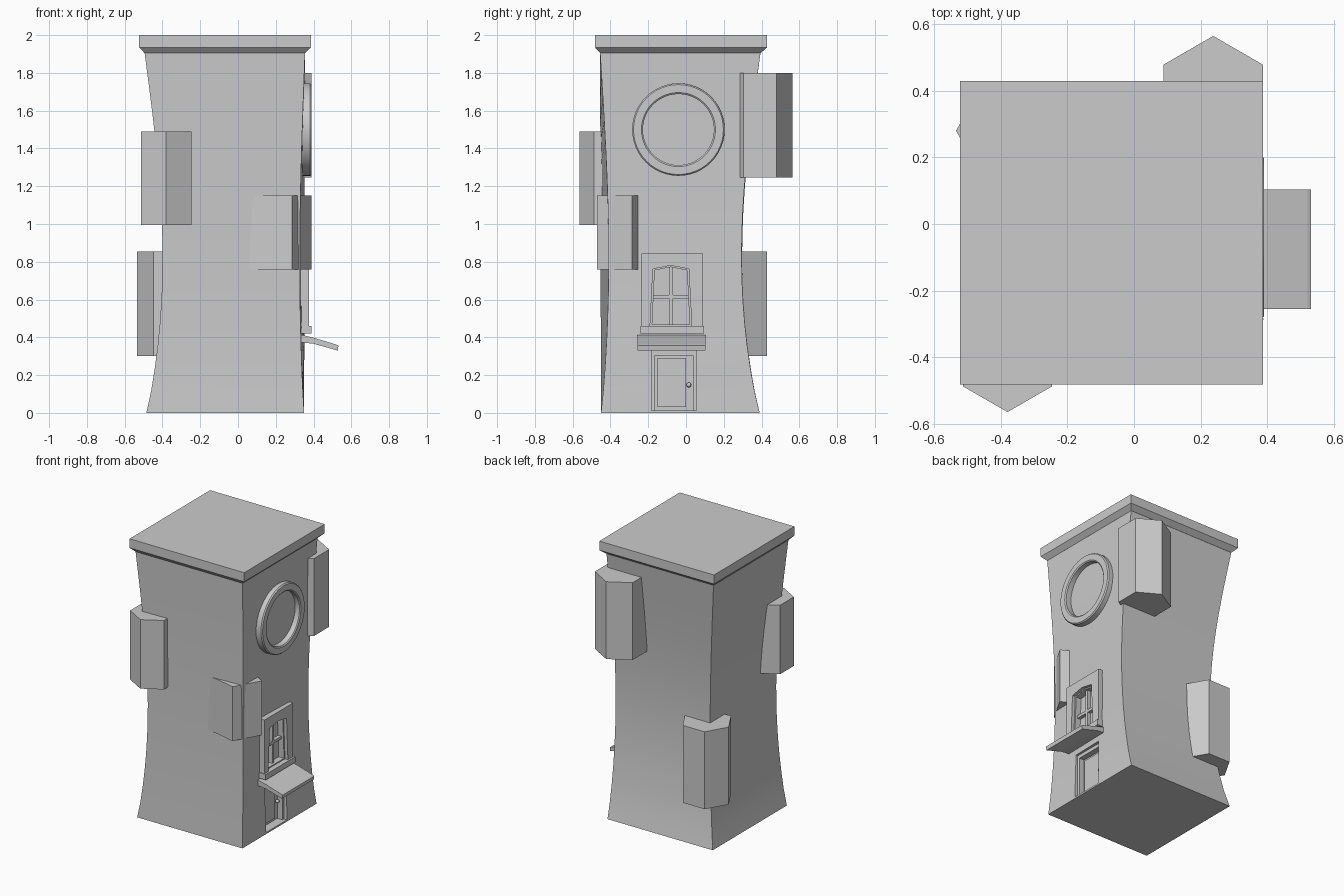
import bpy, bmesh, math
from mathutils import Vector

cube = bpy.data.objects.get("Cube")
if cube:
    bpy.data.objects.remove(cube, do_unlink=True)

stone = bpy.data.materials.new("plain_grey")
stone.use_nodes = True
GREY = (0.6, 0.6, 0.6, 1)
stone.diffuse_color = GREY
stone.node_tree.nodes["Principled BSDF"].inputs["Base Color"].default_value = GREY


def loft(name, rings, closed=False):
    """Skin equal-length rings of points; cap the ends or close the loop."""
    bm = bmesh.new()
    loops = [[bm.verts.new(p) for p in ring] for ring in rings]
    n = len(loops[0])
    pairs = list(zip(loops, loops[1:]))
    if closed:
        pairs.append((loops[-1], loops[0]))
    else:
        bm.faces.new(loops[0])
        bm.faces.new(loops[-1])
    for a, b in pairs:
        for i in range(n):
            j = (i + 1) % n
            bm.faces.new((a[i], a[j], b[j], b[i]))
    bmesh.ops.recalc_face_normals(bm, faces=bm.faces)
    mesh = bpy.data.meshes.new(name)
    bm.to_mesh(mesh)
    bm.free()
    mesh.materials.append(stone)
    obj = bpy.data.objects.new(name, mesh)
    bpy.context.collection.objects.link(obj)
    return obj


def rect(x0, x1, y0, y1, z):
    return [(x0, y0, z), (x1, y0, z), (x1, y1, z), (x0, y1, z)]


def box(name, x, y, z):
    return loft(name, [rect(*x, *y, h) for h in z])


def prism_z(name, outline, z0, z1):
    return loft(name, [[(x, y, h) for x, y in outline] for h in (z0, z1)])


def prism_x(name, outline, x0, x1):
    return loft(name, [[(d, y, z) for y, z in outline] for d in (x0, x1)])


def activate(obj):
    bpy.ops.object.select_all(action='DESELECT')
    obj.select_set(True)
    bpy.context.view_layer.objects.active = obj


def smooth(obj, angle=30):
    activate(obj)
    bpy.ops.object.shade_smooth_by_angle(angle=math.radians(angle))


def cut(targets, cutter):
    cutter.hide_render = True
    for obj in targets:
        activate(obj)
        mod = obj.modifiers.new("opening", 'BOOLEAN')
        mod.operation = 'DIFFERENCE'
        mod.solver = 'EXACT'
        mod.object = cutter
        bpy.ops.object.modifier_apply(modifier=mod.name)
    bpy.data.objects.remove(cutter, do_unlink=True)


# Tower walls, pinched at the waist unevenly at each corner
BODY_TOP = 1.91
base = [Vector(c) for c in rect(-0.485, 0.35, -0.45, 0.39, 0)]
top = [Vector(c) for c in rect(-0.495, 0.355, -0.455, 0.395, 0)]
pinch = [Vector(c) for c in ((0.09, 0, 0), (-0.025, 0.043, 0),
                             (0, -0.098, 0), (0.09, -0.095, 0))]
rings = []
for i in range(17):
    t = i / 16
    f = math.sin(math.pi * t ** 0.85) if i < 16 else 0
    rings.append([b.lerp(c, t) + p * f + Vector((0, 0, BODY_TOP * t))
                  for b, c, p in zip(base, top, pinch)])
tower = loft("tower_walls", rings)

# Flat roof slab with a flared underside
loft("roof_cornice", [rect(-0.495, 0.355, -0.455, 0.395, 1.905),
                      rect(-0.523, 0.387, -0.482, 0.43, 1.935),
                      rect(-0.523, 0.387, -0.482, 0.43, 2.0)])


# Six-sided bays set into the walls
def hexagon(cx, cy, r, turn):
    return [(cx + r * math.cos(turn + k * math.pi / 3),
             cy + r * math.sin(turn + k * math.pi / 3)) for k in range(6)]


prism_z("front_bay", hexagon(-0.38, -0.41, 0.155, math.pi / 2), 0.995, 1.49)
prism_z("back_bay", hexagon(0.238, 0.392, 0.173, math.pi / 2), 1.245, 1.8)
prism_z("right_bay", hexagon(-0.362, 0.28, 0.173, 0), 0.3, 0.855)
prism_z("corner_bay", [(0.285, -0.47), (0.39, -0.285), (0.3, -0.235),
                       (0.1, -0.3), (-0.1, -0.405), (0.15, -0.436)], 0.76, 1.15)

# Round window ring
ring_rows = []
for k in range(48):
    a = k * math.tau / 48
    ring_rows.append([(x, -0.04 + r * math.cos(a), 1.5 + r * math.sin(a))
                      for x, r in ((0.3, 0.245), (0.382, 0.245), (0.39, 0.238),
                                   (0.39, 0.196), (0.384, 0.188), (0.3, 0.188))])
smooth(loft("round_window_ring", ring_rows, closed=True))

# Window: surround with a peaked opening, sill, pane and glazing bars
surround = box("window_surround", (0.3, 0.375), (-0.235, 0.09), (0.44, 0.845))
opening = [(-0.19, 0.46), (0.03, 0.46), (0.015, 0.762), (-0.08, 0.78), (-0.175, 0.762)]
cut([tower, surround], prism_x("window_cutter", opening, 0.29, 0.45))
inner = [(-0.08 + (y + 0.08) * 0.9, 0.615 + (z - 0.615) * 0.95) for y, z in opening]
sash = prism_x("window_sash", opening, 0.285, 0.352)
cut([sash], prism_x("sash_cutter", inner, 0.31, 0.45))
box("upright_glazing_bar", (0.3, 0.335), (-0.09, -0.07), (0.465, 0.772))
box("cross_glazing_bar", (0.3, 0.335), (-0.178, 0.018), (0.605, 0.625))
box("window_sill", (0.3, 0.388), (-0.24, 0.095), (0.42, 0.46))

# Sloping awning board over the door
loft("awning", [[(0.31, y, 0.42), (0.4, y, 0.398), (0.52, y, 0.362), (0.532, y, 0.356),
                 (0.528, y, 0.33), (0.4, y, 0.366), (0.31, y, 0.376)]
                for y in (-0.256, 0.104)])

# Recessed doorway with frame, door and knob
cut([tower], box("door_cutter", (0.26, 0.5), (-0.182, 0.055), (0.012, 0.33)))
for side, y0, y1 in (("front", -0.182, -0.165), ("back", 0.038, 0.055)):
    box(side + "_door_jamb", (0.25, 0.325), (y0, y1), (0.01, 0.325))
box("door_lintel", (0.25, 0.325), (-0.182, 0.055), (0.305, 0.332))
box("door", (0.25, 0.285), (-0.165, 0.038), (0.01, 0.305))
box("door_panel", (0.28, 0.293), (-0.15, 0.0), (0.03, 0.29))
bpy.ops.mesh.primitive_uv_sphere_add(segments=16, ring_count=8, radius=0.013,
                                     location=(0.302, 0.015, 0.148))
knob = bpy.context.object
knob.name = "door_knob"
knob.data.materials.append(stone)
smooth(knob, 60)
smooth(tower)
